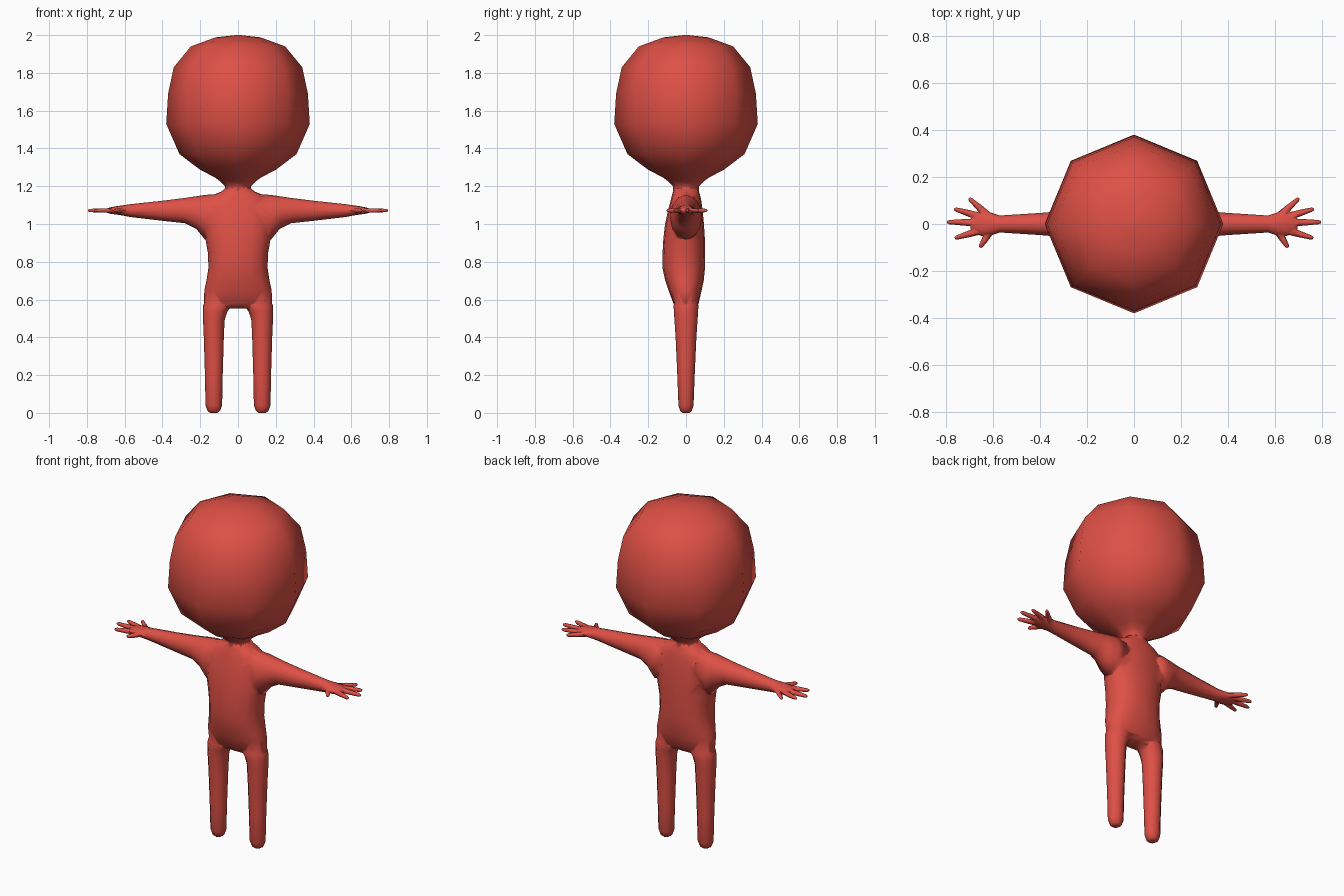
import bpy, bmesh
from math import cos, sin, tau
from mathutils import Vector

red = bpy.data.materials.new("red")
red.diffuse_color = (0.73, 0.08, 0.06, 1)


def loft(name, rings, sides, power=1.0):
    """Skin closed rings given as (centre, half axis u, half axis v)."""
    bm = bmesh.new()
    loops = []
    for c, u, v in rings:
        loop = []
        for i in range(sides):
            a = tau * i / sides
            p, q = cos(a), sin(a)
            p = abs(p) ** power * (1 if p > 0 else -1)
            q = abs(q) ** power * (1 if q > 0 else -1)
            loop.append(bm.verts.new(Vector(c) + Vector(u) * p + Vector(v) * q))
        loops.append(loop)
    for a, b in zip(loops, loops[1:]):
        for i in range(sides):
            j = (i + 1) % sides
            bm.faces.new((a[i], a[j], b[j], b[i]))
    bm.faces.new(loops[0])
    bm.faces.new(loops[-1])
    bmesh.ops.recalc_face_normals(bm, faces=bm.faces)
    mesh = bpy.data.meshes.new(name)
    bm.to_mesh(mesh)
    bm.free()
    mesh.materials.append(red)
    obj = bpy.data.objects.new(name, mesh)
    bpy.context.collection.objects.link(obj)
    return obj


def upright(name, rows, sides, power=1.0):
    """Loft along z from rows of (x, y, z, half width, half depth)."""
    return loft(name, [((x, y, z), (rx, 0, 0), (0, ry, 0))
                       for x, y, z, rx, ry in rows], sides, power)


# Torso, from crotch up to the neck
body = upright("body", [(0, y, z, rx, ry) for z, rx, y, ry in [
    (0.553, 0.13, 0, 0.042), (0.58, 0.181, 0, 0.067), (0.65, 0.178, -0.005, 0.088),
    (0.70, 0.167, -0.008, 0.102), (0.77, 0.156, -0.012, 0.113), (0.85, 0.16, -0.012, 0.112),
    (0.92, 0.172, -0.01, 0.11), (1.0, 0.185, -0.008, 0.103), (1.08, 0.185, -0.003, 0.09),
    (1.13, 0.16, 0, 0.08), (1.157, 0.125, 0, 0.073), (1.172, 0.088, 0, 0.069),
    (1.19, 0.068, 0, 0.064)]], 16, 0.88)

parts = []

# Large eight-sided head with a tapering neck
parts.append(upright("head", [(0, 0, z, r, r) for z, r in [
    (1.14, 0.06), (1.18, 0.069), (1.2, 0.07), (1.222, 0.09), (1.245, 0.12), (1.287, 0.2),
    (1.37, 0.31), (1.53, 0.38), (1.69, 0.37), (1.83, 0.34), (1.94, 0.25),
    (1.988, 0.12), (2.0, 0.012)]], 8))

for s in (-1, 1):
    # Leg with a rounded end
    parts.append(upright("leg", [(s * x, 0, z, rx, ry) for z, x, rx, ry in [
        (0.0, 0.128, 0.018, 0.018), (0.01, 0.128, 0.033, 0.031), (0.04, 0.128, 0.044, 0.04),
        (0.2, 0.128, 0.047, 0.046), (0.4, 0.128, 0.053, 0.055), (0.49, 0.128, 0.057, 0.061),
        (0.535, 0.121, 0.064, 0.064), (0.57, 0.108, 0.076, 0.066),
        (0.62, 0.1, 0.06, 0.05)]], 12))

    # Arm flaring into the shoulder and flattening into the palm
    parts.append(loft("arm", [((s * x, 0, z), (0, hy, 0), (0, 0, hz)) for x, z, hy, hz in [
        (0.11, 1.055, 0.078, 0.103), (0.175, 1.036, 0.085, 0.118), (0.22, 1.06, 0.071, 0.087),
        (0.28, 1.071, 0.057, 0.067), (0.4, 1.07, 0.047, 0.053), (0.57, 1.071, 0.036, 0.034),
        (0.61, 1.072, 0.049, 0.027), (0.645, 1.072, 0.052, 0.022),
        (0.68, 1.071, 0.039, 0.016), (0.695, 1.071, 0.022, 0.011)]], 12))

    # Five spread fingers
    for base, tip in [((0.61, -0.027), (0.655, -0.1)), ((0.64, -0.024), (0.762, -0.06)),
                      ((0.65, 0.006), (0.795, 0.008)), ((0.64, 0.027), (0.765, 0.064)),
                      ((0.615, 0.03), (0.702, 0.11))]:
        a = Vector((s * base[0], base[1], 1.0715))
        b = Vector((s * tip[0], tip[1], 1.0715))
        side = (b - a).cross(Vector((0, 0, 1))).normalized()
        parts.append(loft("finger", [(a.lerp(b, t), side * w, (0, 0, h)) for t, w, h in [
            (0, 0.017, 0.014), (0.5, 0.014, 0.013), (0.92, 0.009, 0.01),
            (1, 0.005, 0.005)]], 6))

# Fuse all parts into one skin
bpy.context.view_layer.objects.active = body
for part in parts:
    mod = body.modifiers.new("union", 'BOOLEAN')
    mod.operation = 'UNION'
    mod.solver = 'EXACT'
    mod.object = part
    bpy.ops.object.modifier_apply(modifier=mod.name)
    bpy.data.objects.remove(part)

body.data.polygons.foreach_set("use_smooth", [True] * len(body.data.polygons))
body.data.update()
